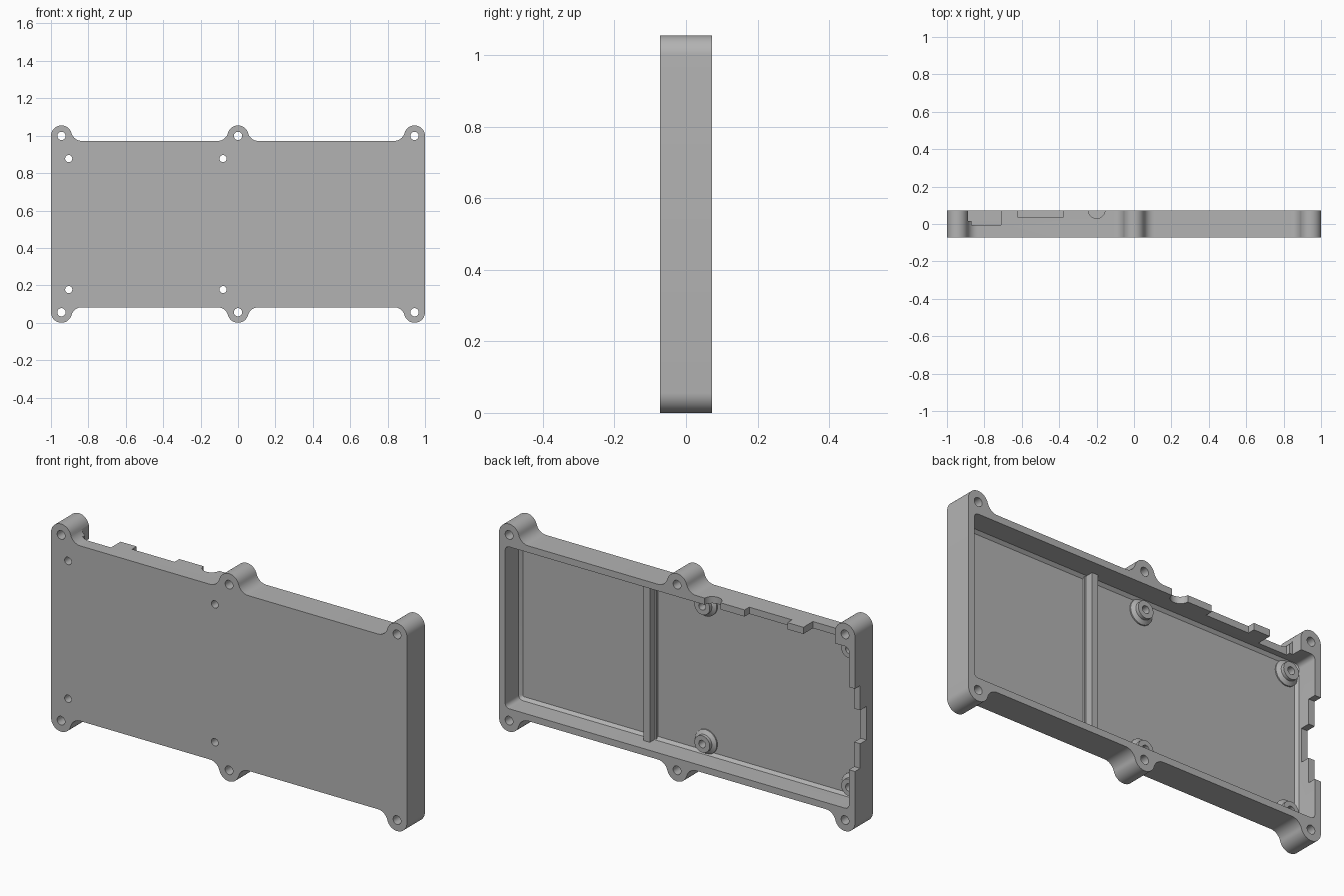
import bpy, bmesh
from math import pi, sin, cos, atan2, sqrt
from mathutils import Matrix, Vector

if "Cube" in bpy.data.objects:
    bpy.data.objects.remove(bpy.data.objects["Cube"])

MID = 0.5275                       # height of the case centre
HALF_H, DEPTH = 0.445, 0.072       # half height of the walls, half depth
EAR_X, EAR_H, EAR_R, FILLET = 0.944, 0.4715, 0.056, 0.056
WALL, FLOOR = 0.034, -0.05

grey = bpy.data.materials.new("grey_plastic")
grey.use_nodes = True
grey.diffuse_color = (0.45, 0.45, 0.45, 1)
grey.node_tree.nodes["Principled BSDF"].inputs["Base Color"].default_value = grey.diffuse_color


def make(name, bm, smooth=True):
    bmesh.ops.recalc_face_normals(bm, faces=bm.faces)
    mesh = bpy.data.meshes.new(name)
    bm.to_mesh(mesh)
    bm.free()
    mesh.materials.append(grey)
    obj = bpy.data.objects.new(name, mesh)
    bpy.context.collection.objects.link(obj)
    if smooth:
        shade(obj)
    return obj


def shade(obj):
    bpy.ops.object.select_all(action='DESELECT')
    obj.select_set(True)
    bpy.context.view_layer.objects.active = obj
    bpy.ops.object.shade_smooth_by_angle(angle=pi / 6)


def box(x0, x1, y0, y1, z0, z1):
    bm = bmesh.new()
    size = Matrix.Diagonal((x1 - x0, y1 - y0, z1 - z0, 1))
    place = Matrix.Translation(((x0 + x1) / 2, (y0 + y1) / 2, (z0 + z1) / 2))
    bmesh.ops.create_cube(bm, size=1, matrix=place @ size)
    return bm


def rod(x, y, z, radius, length, axis):
    bm = bmesh.new()
    turn = Matrix.Rotation(pi / 2, 4, 'X') if axis == 'Y' else Matrix.Identity(4)
    bmesh.ops.create_cone(bm, cap_ends=True, segments=32, radius1=radius, radius2=radius,
                          depth=length, matrix=Matrix.Translation((x, y, z)) @ turn)
    return bm


def cut(obj, bm):
    cutter = make("cutter", bm, False)
    cutter.hide_render = True
    mod = obj.modifiers.new("cut", 'BOOLEAN')
    mod.operation, mod.solver, mod.object = 'DIFFERENCE', 'EXACT', cutter
    bpy.context.view_layer.objects.active = obj
    bpy.ops.object.modifier_apply(modifier=mod.name)
    bpy.data.objects.remove(cutter)


def arc(cx, cz, r, a0, a1, n):
    steps = [a0 + (a1 - a0) * i / n for i in range(n + 1)]
    return [(cx + r * cos(a), cz + r * sin(a)) for a in steps]


# Outline with screw ears blended into the long edges: one quarter, then mirrored
rise = HALF_H + FILLET - EAR_H
run = sqrt((EAR_R + FILLET) ** 2 - rise ** 2)
touch = atan2(rise, -run)
quarter = arc(1 - EAR_R, EAR_H, EAR_R, 0, touch, 18)
quarter += arc(EAR_X - run, HALF_H + FILLET, FILLET, touch - pi, -pi / 2, 10)
quarter += arc(run, HALF_H + FILLET, FILLET, 1.5 * pi, 2 * pi - touch, 10)
quarter += arc(0, EAR_H, EAR_R, pi - touch, pi / 2, 10)
top = quarter + [(-x, z) for x, z in reversed(quarter[:-1])]
outline = top + [(-x, -z) for x, z in top]

bm = bmesh.new()
face = bm.faces.new([bm.verts.new((x, -DEPTH, z + MID)) for x, z in outline])
bmesh.ops.remove_doubles(bm, verts=bm.verts, dist=0.0005)
shell = bmesh.ops.extrude_face_region(bm, geom=bm.faces[:])
bmesh.ops.translate(bm, vec=(0, 2 * DEPTH, 0),
                    verts=[g for g in shell["geom"] if isinstance(g, bmesh.types.BMVert)])
case = make("case_shell", bm, False)

# Tray cavity with rounded corners and a chamfered floor edge
inner_h = HALF_H - WALL
bm = box(-1 + WALL, 1 - WALL, FLOOR, 0.2, MID - inner_h, MID + inner_h)
corners = [e for e in bm.edges if abs(e.verts[0].co.y - e.verts[1].co.y) > 0.1]
bmesh.ops.bevel(bm, geom=corners, offset=0.022, segments=5, affect='EDGES', profile=0.5)
rim = [e for e in bm.edges if all(v.co.y < FLOOR + 0.001 for v in e.verts)]
bmesh.ops.bevel(bm, geom=rim, offset=0.014, segments=1, affect='EDGES')
cut(case, bm)

# Connector openings in the upper wall: x range and bottom
for x0, x1, y0 in [(-0.87, -0.71, -0.005), (-0.888, -0.86, 0.015), (-0.62, -0.38, 0.035)]:
    cut(case, box(x0, x1, y0, 0.2, MID + inner_h - 0.02, MID + HALF_H + 0.05))
cut(case, rod(-0.2, 0.075, MID + HALF_H - 0.02, 0.045, 0.1, 'Z'))

# Stepped opening in the right wall
for half, y0 in [(0.21, 0.03), (0.085, -0.02)]:
    cut(case, box(-1.1, -0.95, y0, 0.2, MID - half, MID + half))

# Screw holes in the ears and under the standoffs
POSTS = [(x, MID + s * 0.35) for x in (-0.905, -0.08) for s in (-1, 1)]
for x in (-EAR_X, 0, EAR_X):
    for s in (-1, 1):
        cut(case, rod(x, 0, MID + s * EAR_H, 0.022, 0.4, 'Y'))
for x, z in POSTS:
    cut(case, rod(x, 0, z, 0.019, 0.4, 'Y'))
shade(case)

# Divider rib with a low foot
rib_z = (MID - inner_h - 0.01, MID + inner_h + 0.01)
make("divider_rib", box(0.203, 0.238, FLOOR - 0.005, 0.0, *rib_z))
make("divider_foot", box(0.193, 0.248, FLOOR - 0.005, FLOOR + 0.01, *rib_z))

# Hollow standoffs with a wide base, turned around the screw axis
PROFILE = [(0.019, FLOOR - 0.005), (0.062, FLOOR - 0.005), (0.062, FLOOR + 0.006),
           (0.043, FLOOR + 0.018), (0.043, -0.015), (0.019, -0.015)]
for i, (x, z) in enumerate(POSTS):
    bm = bmesh.new()
    verts = [bm.verts.new((r, y, 0)) for r, y in PROFILE]
    edges = [bm.edges.new((verts[k - 1], verts[k])) for k in range(len(verts))]
    bmesh.ops.spin(bm, geom=verts + edges, cent=(0, 0, 0), axis=(0, 1, 0),
                   angle=2 * pi, steps=32, use_merge=True)
    bmesh.ops.remove_doubles(bm, verts=bm.verts, dist=0.0001)
    bmesh.ops.translate(bm, verts=bm.verts, vec=Vector((x, 0, z)))
    make(f"standoff_{i + 1}", bm)
